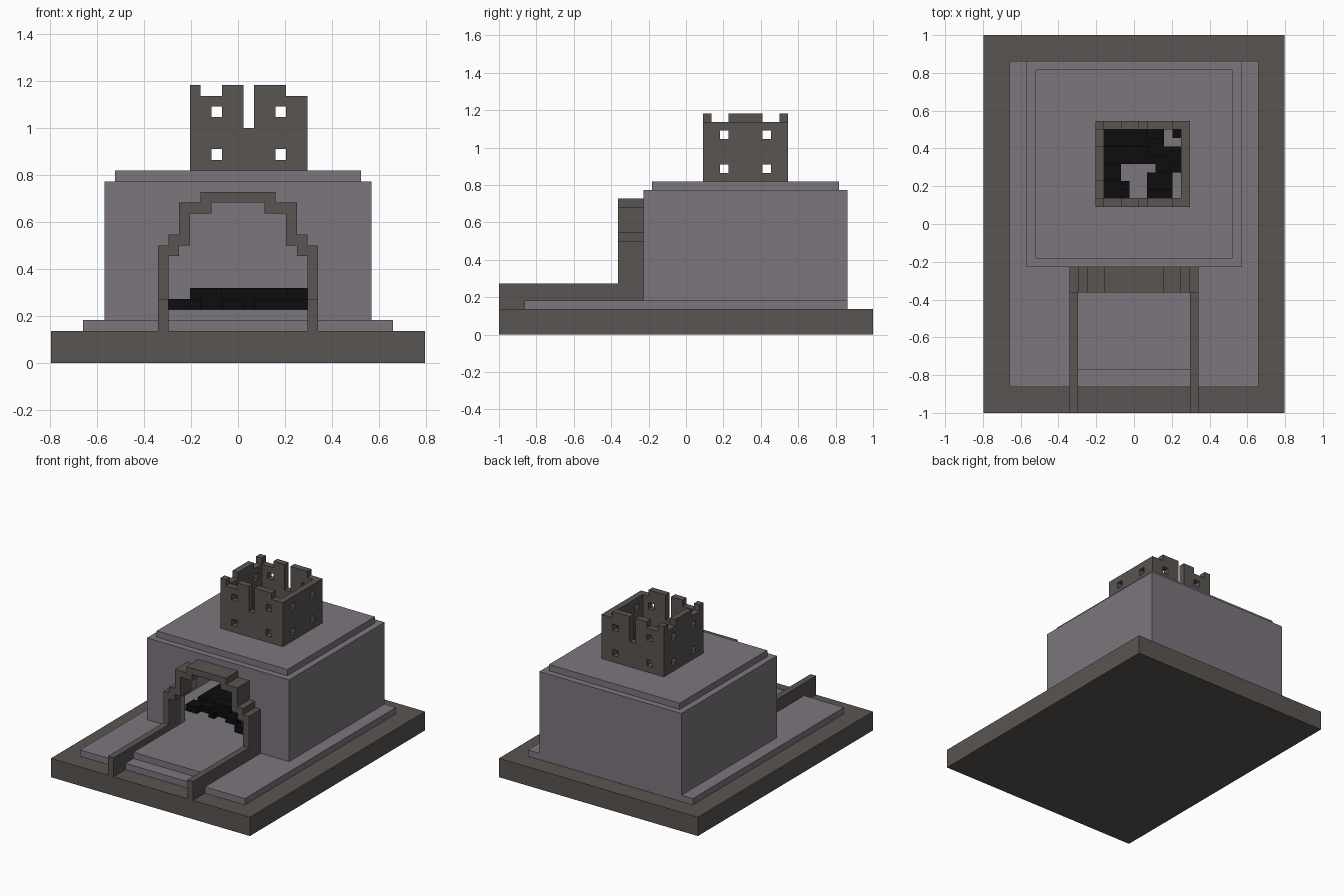
import bpy, bmesh, math, random
from mathutils import Vector

if "Cube" in bpy.data.objects:
    bpy.data.objects.remove(bpy.data.objects["Cube"])

random.seed(4)
U = 1 / 22  # side of one block; the model is 35 x 44 blocks


def material(name, rgb):
    m = bpy.data.materials.new(name)
    m.use_nodes = True
    m.diffuse_color = (*rgb, 1)
    bsdf = m.node_tree.nodes["Principled BSDF"]
    bsdf.inputs["Base Color"].default_value = (*rgb, 1)
    bsdf.inputs["Roughness"].default_value = 0.9
    return m


DARK = material("dark stone", (0.100, 0.090, 0.082))
PALE = material("mauve stone", (0.200, 0.180, 0.206))
COAL = material("coal black", (0.004, 0.004, 0.004))


def place(i, j, k):
    return Vector(((i - 17.5) * U, (j - 22) * U, k * U))


def finish(name, bm, mat):
    me = bpy.data.meshes.new(name)
    bm.to_mesh(me)
    bm.free()
    me.materials.append(mat)
    ob = bpy.data.objects.new(name, me)
    bpy.context.collection.objects.link(ob)
    return ob


def box(name, lo, hi, mat):
    """Plain cuboid between two grid corners."""
    a, b = place(*lo), place(*hi)
    bm = bmesh.new()
    bmesh.ops.create_cube(bm, size=1)
    bmesh.ops.scale(bm, vec=b - a, verts=bm.verts)
    bmesh.ops.translate(bm, vec=(a + b) / 2, verts=bm.verts)
    return finish(name, bm, mat)


def block(lo, hi):
    """Set of grid cells in a cuboid."""
    return {(i, j, k) for i in range(lo[0], hi[0])
            for j in range(lo[1], hi[1]) for k in range(lo[2], hi[2])}


def shell(name, cells, mat):
    """Skin of a set of grid cells, with flat areas merged."""
    bm = bmesh.new()
    verts = {}

    def vert(p):
        if p not in verts:
            verts[p] = bm.verts.new(place(*p))
        return verts[p]

    for cell in sorted(cells):
        for axis in range(3):
            b, c = (axis + 1) % 3, (axis + 2) % 3
            for side in (0, 1):
                near = list(cell)
                near[axis] += 1 if side else -1
                if tuple(near) in cells:
                    continue
                ring = []
                for db, dc in ((0, 0), (1, 0), (1, 1), (0, 1)):
                    p = list(cell)
                    p[axis] += side
                    p[b] += db
                    p[c] += dc
                    ring.append(vert(tuple(p)))
                bm.faces.new(ring if side else ring[::-1])
    bmesh.ops.dissolve_limit(bm, angle_limit=math.radians(1),
                             verts=bm.verts, edges=bm.edges)
    return finish(name, bm, mat)


def stepped(steps, bottom, j0, j1):
    """Cells of a stepped arch shape; steps are (half width, top)."""
    cells = set()
    for half, top in steps:
        cells |= block((17 - half, j0, bottom), (18 + half, j1, top))
    return cells


# Base, plinth and the raised path to the hearth
box("base", (0, 0, 0), (35, 44, 3), DARK)
box("plinth", (3, 3, 3), (32, 41, 4), PALE)
box("hearth_path", (11, 5, 4), (24, 17, 5), PALE)
for side, i in (("right", 10), ("left", 24)):
    box(side + "_rail", (i, 0, 3), (i + 1, 14, 6), DARK)

# Arch around the fire opening
inner = [(6, 10), (5, 11), (4, 14), (2, 15)]
outer = [(7, 11), (6, 12), (5, 15), (3, 16)]
shell("arch", stepped(outer, 3, 14, 17) - stepped(inner, 3, 14, 17), DARK)

# Hollow body with floor, fire opening and flue hole
flue = block((14, 25, 16), (23, 33, 18))
body = block((5, 17, 4), (30, 41, 17)) - block((6, 18, 5), (29, 40, 16))
shell("body", body - flue - stepped(inner, 5, 17, 18), PALE)
shell("body_cap", block((6, 18, 17), (29, 40, 18)) - flue, PALE)

# Chimney: thin walls with windows, low gaps between merlons, and slots
tower = block((13, 24, 18), (24, 34, 26)) - block((14, 25, 18), (23, 33, 26))
for k in (19, 23):
    for i in (15, 21):
        tower -= block((i, 24, k), (i + 1, 34, k + 1))
    for j in (26, 31):
        tower -= block((13, j, k), (24, j + 1, k + 1))
for i in (14, 22):
    tower -= block((i, 24, 25), (i + 2, 34, 26))
for j in (25, 31):
    tower -= block((13, j, 25), (24, j + 2, 26))
tower -= block((18, 24, 22), (19, 34, 26))
shell("chimney", tower, DARK)

# Coal bed: uneven layer with gaps, and a second layer of lumps
coal = block((9, 21, 5), (27, 36, 6)) | block((19, 19, 5), (24, 21, 6))
for n in range(12):
    i, j = random.randint(9, 25), random.choice((21, 22, 23, 34, 35))
    coal -= block((i, j, 5), (i + 2, j + 1, 6))
for i in range(13, 24, 3):
    for j in range(22, 34, 4):
        s = random.randint(0, 1)
        coal |= block((i, j + s, 6), (min(i + 3, 24), j + s + 2, 7))
gaps = [(16, 28, 20, 29), (17, 25, 19, 28), (16, 27, 17, 28),
        (22, 25, 23, 28), (21, 31, 23, 32), (21, 32, 22, 33)]
for i0, j0, i1, j1 in gaps:
    coal -= block((i0, j0, 5), (i1, j1, 7))
shell("coal_bed", coal, COAL)
